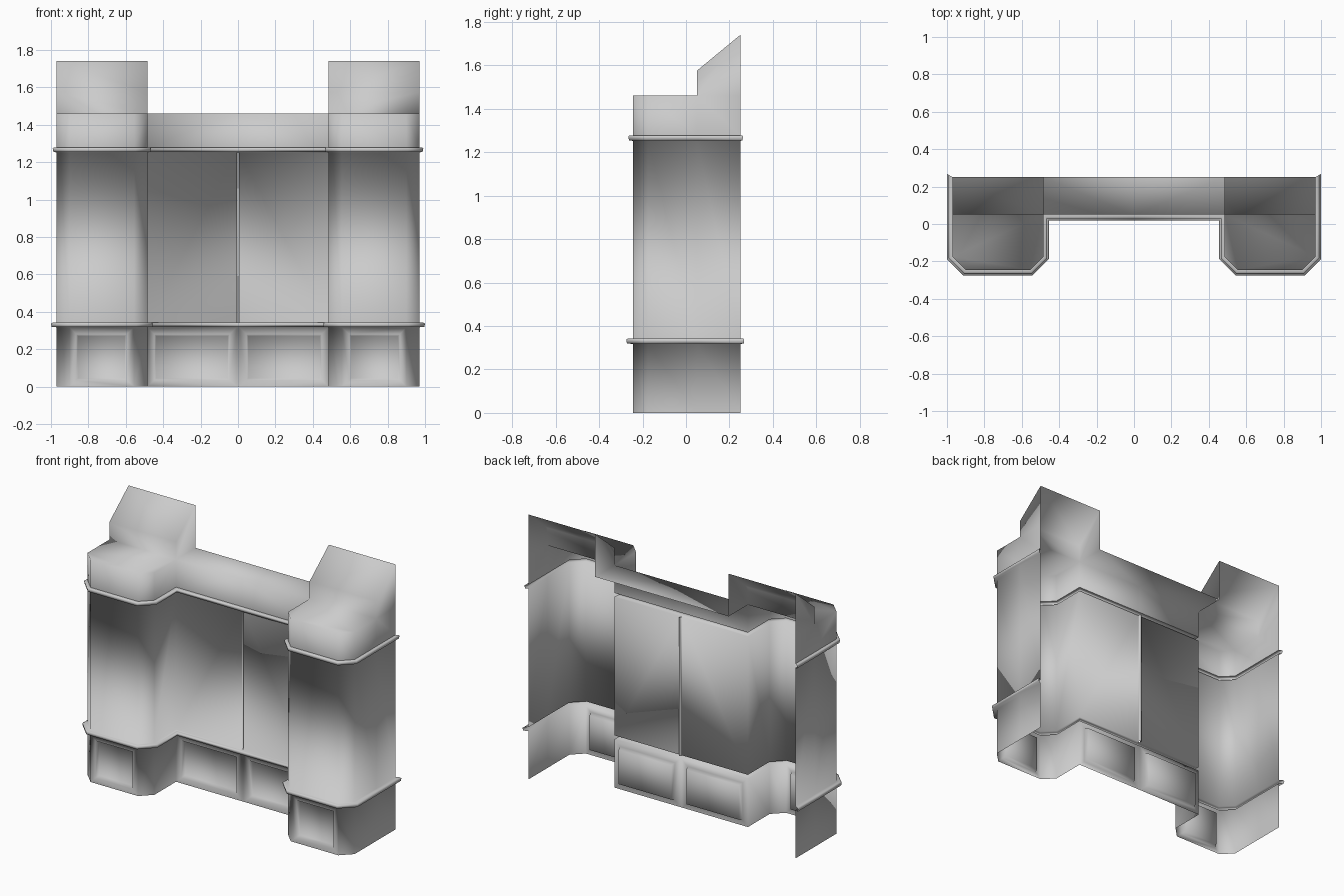
import bpy, bmesh

if "Cube" in bpy.data.objects:
    bpy.data.objects.remove(bpy.data.objects["Cube"])

# Half footprint (outer back corner -> centre line): x, y, mitre direction for ledges
PATH = [
    (0.97, 0.25, 1, 0.6), (0.97, 0.05, 1, 0), (0.97, -0.175, 1, -0.414),
    (0.90, -0.245, 0.414, -1), (0.555, -0.245, -0.414, -1),
    (0.485, -0.175, -1, -0.414), (0.485, 0.05, -1, -1),
    (0.006, 0.05, 0, -1), (0.0, 0.05, 0, -1),
]
TOWER_FRONT, CENTRE_FRONT, DOOR_GAP = 3, 6, 7   # segment indices


def face(bm, *pts):
    return bm.faces.new([bm.verts.new(p) for p in pts])


def sweep(bm, profile, skip=()):
    """Sweep a (z, offset) profile along the footprint."""
    rows = [[(x + dx * o, y + dy * o, z) for x, y, dx, dy in PATH] for z, o in profile]
    for r in range(len(rows) - 1):
        for s in range(len(PATH) - 1):
            if (r, s) not in skip:
                a, b = rows[r], rows[r + 1]
                face(bm, a[s], b[s], b[s + 1], a[s + 1])


def rect(x0, x1, y, z0, z1):
    return [(x0, y, z0), (x1, y, z0), (x1, y, z1), (x0, y, z1)]


def sunk_panel(bm, outer, hole, y, depth=0.025, t=0.01):
    """Frame with a recessed, slightly tapered panel."""
    x0, x1, z0, z1 = hole
    a = rect(outer[0], outer[1], y, outer[2], outer[3])
    b = rect(x0, x1, y, z0, z1)
    c = rect(x0 + t, x1 - t, y + depth, z0 + t, z1 - t)
    for p, q in ((a, b), (b, c)):
        for i in range(4):
            j = (i + 1) % 4
            face(bm, p[i], p[j], q[j], q[i])
    face(bm, *c)


def finish(bm, name):
    bmesh.ops.remove_doubles(bm, verts=bm.verts[:], dist=0.0005)
    bmesh.ops.recalc_face_normals(bm, faces=bm.faces[:])
    # make the front face outwards
    front = min(bm.faces, key=lambda f: f.calc_center_median().y - abs(f.normal.y))
    if front.normal.y > 0:
        bmesh.ops.reverse_faces(bm, faces=bm.faces[:])
    for f in bm.faces:
        f.smooth = True
    me = bpy.data.meshes.new(name)
    bm.to_mesh(me)
    bm.free()
    ob = bpy.data.objects.new(name, me)
    bpy.context.collection.objects.link(ob)
    ob.modifiers.new("mirror", 'MIRROR').merge_threshold = 0.0005
    return ob


# Cabinet body: plinth, lower ledge, doors, upper ledge
bm = bmesh.new()
sweep(bm, [(0, 0), (0.317, 0), (0.32, 0.027), (0.338, 0.03), (0.343, 0.02), (0.343, 0),
           (1.252, 0), (1.255, 0.017), (1.273, 0.021), (1.278, 0.014), (1.278, 0)],
      skip={(0, TOWER_FRONT), (0, CENTRE_FRONT), (5, DOOR_GAP)})

# Drawer panels in the plinth
sunk_panel(bm, (0.555, 0.90, 0, 0.317), (0.595, 0.865, 0.035, 0.28), -0.245)
sunk_panel(bm, (0.006, 0.485, 0, 0.317), (0.045, 0.447, 0.035, 0.28), 0.05)

# Gap between the two centre doors
z0, z1, d = 0.343, 1.252, 0.065
face(bm, (0.006, 0.05, z0), (0.006, 0.05, z1), (0.006, d, z1), (0.006, d, z0))
face(bm, (0.006, d, z0), (0.006, d, z1), (0, d, z1), (0, d, z0))
finish(bm, "cabinet_body")

# Crown: fascia, tops and sloped rear hoods
bm = bmesh.new()
T = 1.46
sweep(bm, [(1.278, 0), (T, 0)])
face(bm, *[(x, y, T) for x, y, _, _ in PATH[1:7]])
face(bm, (0.485, 0.05, T), (0.006, 0.05, T), (0, 0.05, T), (0, 0.25, T), (0.485, 0.25, T))
hood = [(0.05, T), (0.05, 1.575), (0.25, 1.74), (0.25, T)]
for x in (0.485, 0.97):
    face(bm, *[(x, y, z) for y, z in hood])
for (ya, za), (yb, zb) in zip(hood[:2], hood[1:3]):
    face(bm, (0.485, ya, za), (0.97, ya, za), (0.97, yb, zb), (0.485, yb, zb))
finish(bm, "crown")
